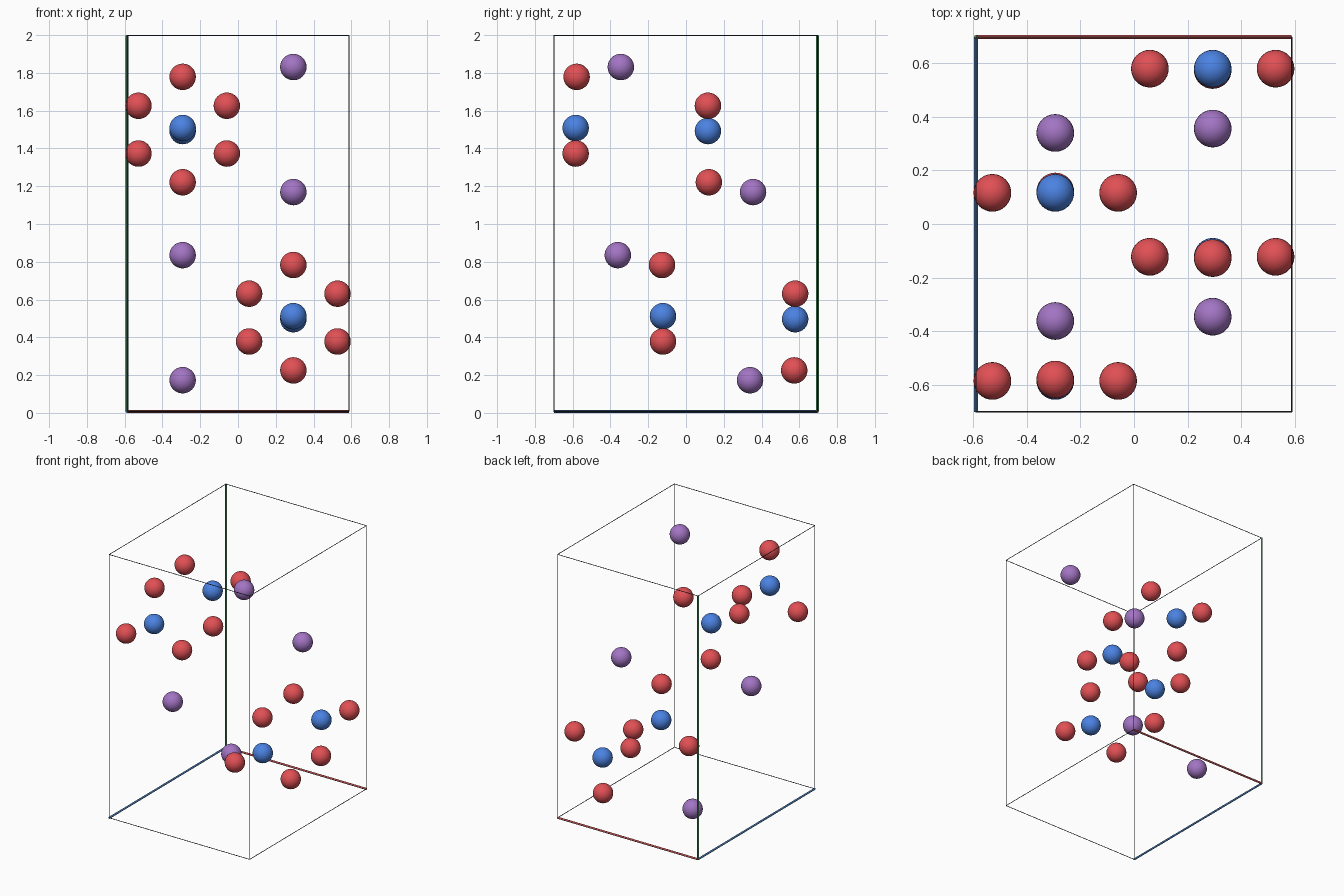
import bpy
from mathutils import Vector

if "Cube" in bpy.data.objects:
    bpy.data.objects.remove(bpy.data.objects["Cube"])


def material(name, rgb):
    m = bpy.data.materials.new(name)
    m.diffuse_color = (*rgb, 1)
    m.use_nodes = True
    m.node_tree.nodes["Principled BSDF"].inputs["Base Color"].default_value = m.diffuse_color
    return m


red = material("atom red", (0.75, 0.08, 0.09))
blue = material("atom blue", (0.07, 0.225, 0.76))
purple = material("atom purple", (0.365, 0.177, 0.55))
slate = material("frame slate", (0.026, 0.032, 0.042))
axis_red = material("axis red", (0.56, 0.09, 0.09))
axis_green = material("axis green", (0.07, 0.28, 0.12))
axis_blue = material("axis blue", (0.07, 0.21, 0.48))

CENTRE = Vector((0.0, -0.003, 1.002))  # inversion centre of the cell
RADIUS = 0.07


def atom(name, pos, mat):
    bpy.ops.mesh.primitive_uv_sphere_add(segments=32, ring_count=16, radius=RADIUS, location=pos)
    ob = bpy.context.object
    ob.name = name
    ob.data.materials.append(mat)
    bpy.ops.object.shade_smooth()


def atom_pair(name, pos, mat):
    """An atom and its twin, inverted through the cell centre."""
    p = Vector(pos)
    atom(name, p, mat)
    atom(name + "_inverted", 2 * CENTRE - p, mat)


def rod(name, a, b, radius, mat):
    a, b = Vector(a), Vector(b)
    d = b - a
    bpy.ops.mesh.primitive_cylinder_add(vertices=12, radius=radius, depth=d.length, location=(a + b) / 2)
    ob = bpy.context.object
    ob.name = name
    ob.rotation_euler = d.to_track_quat('Z', 'Y').to_euler()
    ob.data.materials.append(mat)
    bpy.ops.object.shade_smooth_by_angle()


# Purple atoms
atom_pair("purple_atom_top", (0.293, -0.345, 1.831), purple)
atom_pair("purple_atom_middle", (0.293, 0.355, 1.169), purple)

# Blue atoms, each surrounded by three red ones
atom_pair("blue_atom_front", (-0.293, -0.584, 1.508), blue)
atom_pair("blue_atom_back", (-0.293, 0.116, 1.492), blue)
atom_pair("red_atom_front", (-0.293, -0.579, 1.779), red)
atom_pair("red_atom_back", (-0.293, 0.121, 1.221), red)
for side, x in (("left", -0.527), ("right", -0.059)):
    atom_pair("red_atom_back_" + side, (x, 0.116, 1.626), red)
    atom_pair("red_atom_front_" + side, (x, -0.584, 1.373), red)

# Cell frame: the three edges at the back left bottom corner are thicker axes
X0, X1 = -0.588, 0.587
Y0, Y1 = -0.699, 0.696
Z0, Z1 = 0.007, 1.998
THICK, THIN = 0.007, 0.0022
for y in (Y0, Y1):
    for z in (Z0, Z1):
        axis = (y, z) == (Y1, Z0)
        rod("axis_x" if axis else "frame_edge_x", (X0, y, z), (X1, y, z),
            THICK if axis else THIN, axis_red if axis else slate)
for x in (X0, X1):
    for z in (Z0, Z1):
        axis = (x, z) == (X0, Z0)
        rod("axis_y" if axis else "frame_edge_y", (x, Y0, z), (x, Y1, z),
            THICK if axis else THIN, axis_blue if axis else slate)
    for y in (Y0, Y1):
        axis = (x, y) == (X0, Y1)
        rod("axis_z" if axis else "frame_edge_z", (x, y, Z0), (x, y, Z1),
            THICK if axis else THIN, axis_green if axis else slate)
